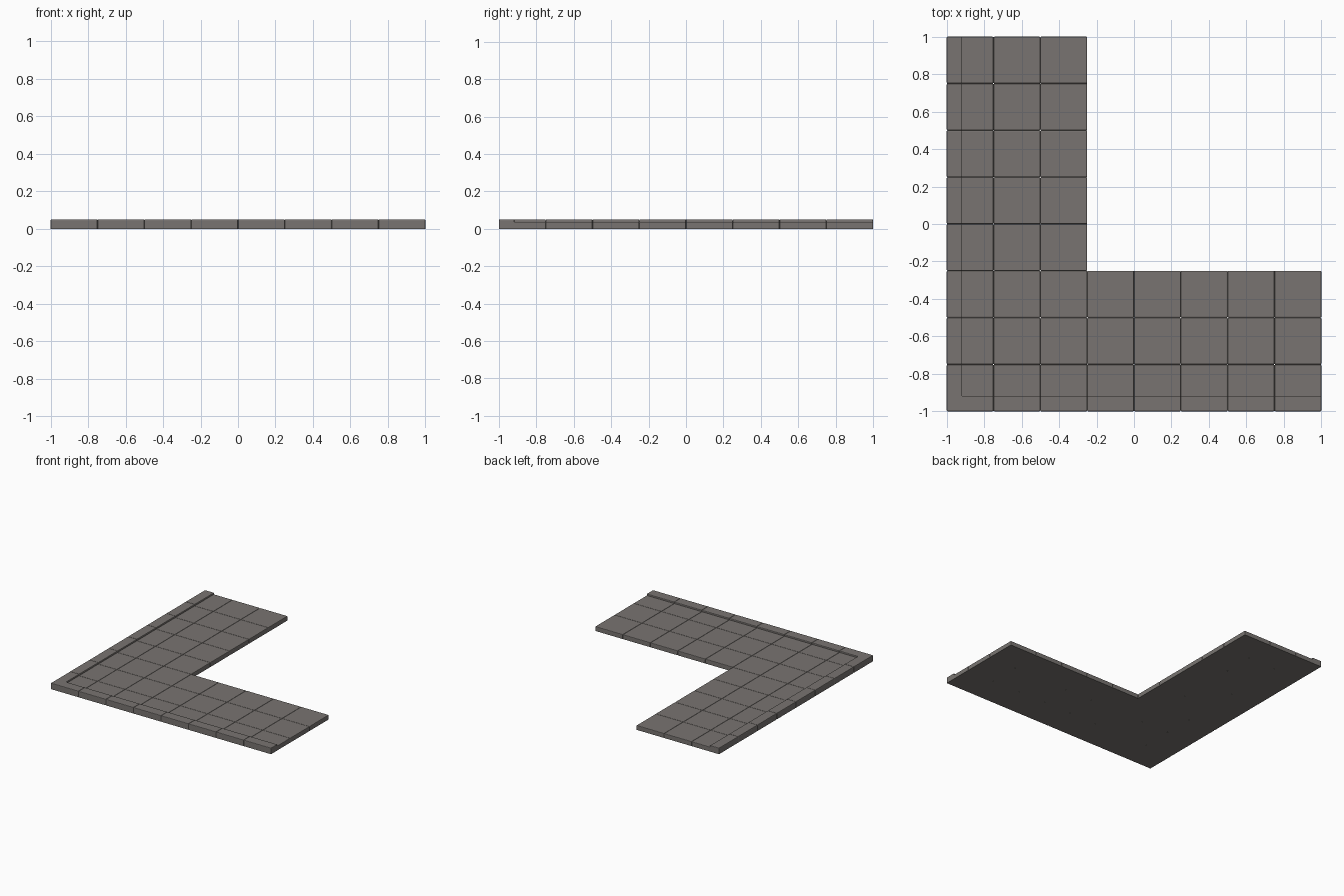
import bpy, bmesh

if "Cube" in bpy.data.objects:
    bpy.data.objects.remove(bpy.data.objects["Cube"])

T = 0.25        # tile size
CURB = 0.083    # curb width
LOW, HIGH = 0.037, 0.05
GREY = bpy.data.materials.new("stone")
GREY.diffuse_color = (0.19, 0.175, 0.165, 1)
GREY.use_nodes = True
GREY.node_tree.nodes["Principled BSDF"].inputs["Base Color"].default_value = GREY.diffuse_color


def tile_mesh(name, left, front):
    """One bevelled stone tile, with a raised curb on the left and/or front."""
    bm = bmesh.new()
    bmesh.ops.create_cube(bm, size=1)
    for v in bm.verts:
        v.co = ((v.co.x + .5) * T, (v.co.y + .5) * T, (v.co.z + .5) * LOW)
    # cut the curb strips and raise them
    for on, axis in ((left, (1, 0, 0)), (front, (0, 1, 0))):
        if on:
            bmesh.ops.bisect_plane(bm, geom=bm.verts[:] + bm.edges[:] + bm.faces[:],
                                   plane_co=[CURB * a for a in axis], plane_no=axis)
    bm.normal_update()
    top = []
    for f in bm.faces:
        c = f.calc_center_median()
        if f.normal.z > .9 and ((left and c.x < CURB) or (front and c.y < CURB)):
            top.append(f)
    if top:
        res = bmesh.ops.extrude_face_region(bm, geom=top)
        for v in res["geom"]:
            if isinstance(v, bmesh.types.BMVert):
                v.co.z = HIGH
        bmesh.ops.dissolve_limit(bm, angle_limit=.02, verts=bm.verts[:], edges=bm.edges[:])
    bmesh.ops.recalc_face_normals(bm, faces=bm.faces[:])
    # soften outer edges, keep the underside and the inner step sharp
    edges = [e for e in bm.edges if len(e.link_faces) == 2
             and e.calc_face_angle_signed() > .5
             and max(v.co.z for v in e.verts) > .001]
    bmesh.ops.bevel(bm, geom=edges, offset=.005, segments=2, profile=.5,
                    affect='EDGES', clamp_overlap=True)
    me = bpy.data.meshes.new(name)
    bm.to_mesh(me)
    bm.free()
    me.materials.append(GREY)
    return me


meshes = {
    (False, False): tile_mesh("floor_tile", False, False),
    (True, False): tile_mesh("left_curb_tile", True, False),
    (False, True): tile_mesh("front_curb_tile", False, True),
    (True, True): tile_mesh("corner_curb_tile", True, True),
}

# L-shaped layout: two arms, three tiles wide and eight long
for i in range(8):
    for j in range(8):
        if i < 3 or j < 3:
            me = meshes[(i == 0, j == 0)]
            ob = bpy.data.objects.new(me.name, me)
            ob.location = (-1 + i * T, -1 + j * T, 0)
            bpy.context.collection.objects.link(ob)
